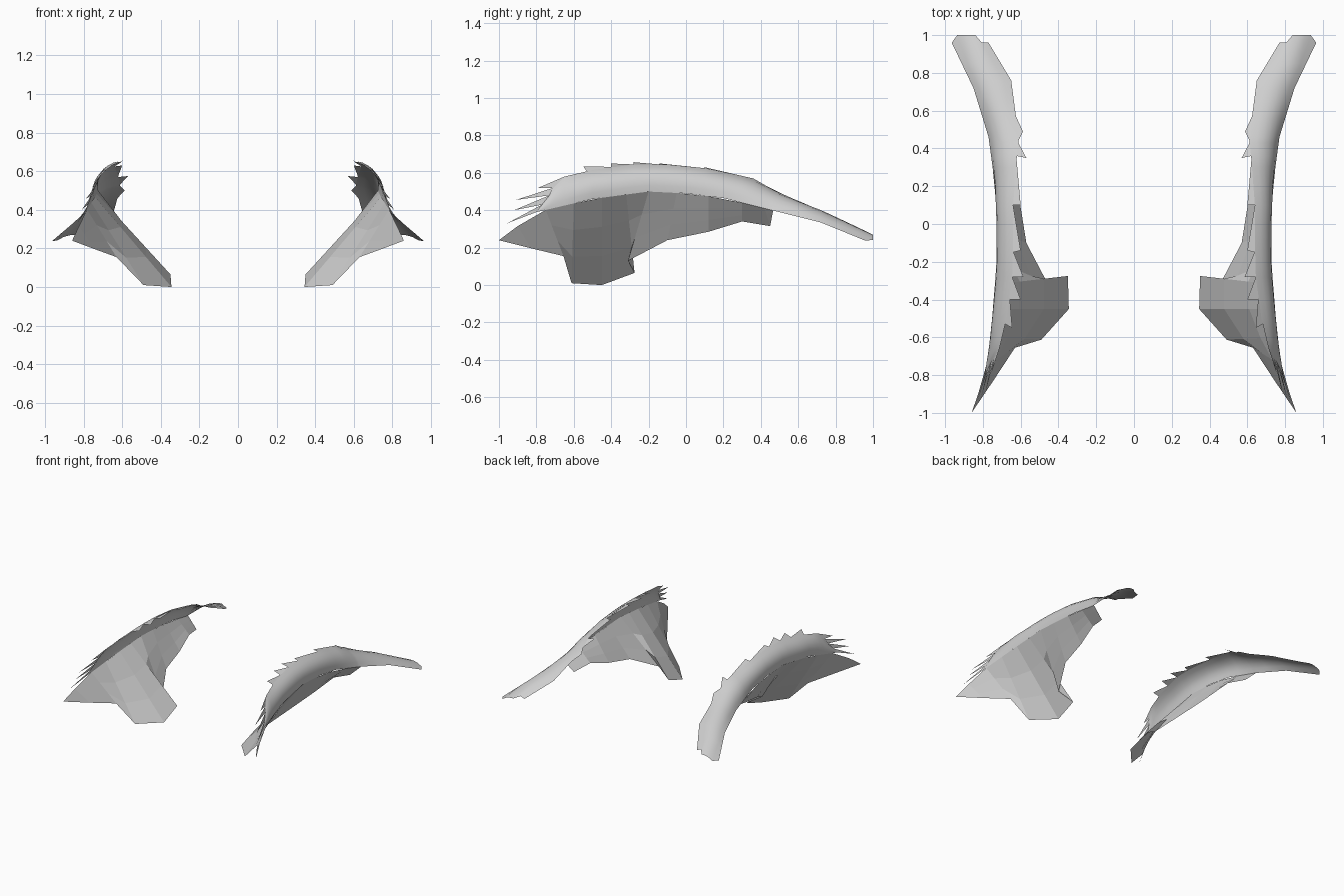
import bpy
from mathutils import Vector

cube = bpy.data.objects.get("Cube")
if cube:
    bpy.data.objects.remove(cube, do_unlink=True)

grey = bpy.data.materials.new("light_grey")
grey.use_nodes = True
COLOUR = (0.62, 0.62, 0.62, 1)
grey.diffuse_color = COLOUR
grey.node_tree.nodes["Principled BSDF"].inputs["Base Color"].default_value = COLOUR

# Outer crease where band and flap meet, as (y, x, z)
CREASE = [(-1, .86, .24), (-.8, .79, .39), (-.5, .745, .46), (-.2, .725, .5),
          (0, .725, .49), (.2, .735, .465), (.46, .77, .4), (.72, .85, .335), (.96, .965, .237)]
# Inner edge of the band, as (y, x, z)
EDGE = [(-.8, .79, .39), (-.77, .775, .43), (-.73, .755, .48), (-.71, .74, .52), (-.65, .71, .58),
        (-.5, .675, .615), (-.28, .645, .645), (-.1, .64, .645), (.1, .64, .625), (.36, .62, .57),
        (.43, .612, .53), (.57, .625, .46), (.76, .65, .37), (.96, .77, .27)]


def along(keys, y):
    """Point on a curve at depth y."""
    for (y0, x0, z0), (y1, x1, z1) in zip(keys, keys[1:]):
        if y <= y1:
            t = (y - y0) / (y1 - y0)
            return Vector((x0 + (x1 - x0) * t, y, z0 + (z1 - z0) * t))
    return Vector((keys[-1][1], keys[-1][0], keys[-1][2]))


def make(name, verts, faces, smooth=False):
    mesh = bpy.data.meshes.new(name)
    mesh.from_pydata(verts, [], faces)
    mesh.materials.append(grey)
    for p in mesh.polygons:
        p.use_smooth = smooth
    ob = bpy.data.objects.new(name, mesh)
    bpy.context.collection.objects.link(ob)
    ob.modifiers.new("mirror", "MIRROR")
    return ob


def loft(name, rows, smooth=False):
    n = len(rows[0])
    faces = [(i * n + j, (i + 1) * n + j, (i + 1) * n + j + 1, i * n + j + 1)
             for i in range(len(rows) - 1) for j in range(n - 1)]
    return make(name, [v for r in rows for v in r], faces, smooth)


# Curved upper band, arched between crease and inner edge
COLS = 6
stations = sorted({k[0] for k in EDGE} | {k[0] for k in CREASE[1:]} | {-.6, -.4, .3, .65, .85})
rows = []
for y in stations:
    c, e = along(CREASE, y), along(EDGE, y)
    d = e - c
    out = Vector((d.z, 0, -d.x))
    if out.length > 0:
        out.normalize()
    p = (c + e) / 2 + out * .07 * min(1, (y + .8) / .3)
    row = []
    for j in range(COLS + 1):
        t = j / COLS
        v = c * (1 - t) ** 2 + p * 2 * t * (1 - t) + e * t * t
        if y == stations[-1] and 0 < j < COLS - 1:
            v.y += .04
            v.z -= .02
        row.append(v)
    rows.append(row)
loft("upper_band", rows, True)

# Feather tips along the inner edge: root start, root end, tip
TIPS = [(-.8, -.77, (.835, -.957, .33)), (-.77, -.73, (.81, -.92, .4)),
        (-.73, -.71, (.79, -.91, .455)), (-.71, -.65, (.755, -.79, .52)),
        (-.53, -.38, (.645, -.55, .635)), (-.4, -.28, (.6, -.4, .65)),
        (-.28, -.14, (.585, -.28, .657)), (-.15, .1, (.6, -.14, .65)),
        (.1, .34, (.6, .1, .63)), (.36, .43, (.57, .35, .575)), (.44, .57, (.588, .49, .5))]
verts, faces = [], []
for a, b, tip in TIPS:
    k = len(verts)
    verts += [along(EDGE, a), along(EDGE, b), Vector(tip)]
    faces.append((k, k + 1, k + 2))
make("feather_tips", verts, faces)

# Faceted lower flap: crease depth paired with a lower edge point
FLAP = [(-1, (.86, -1, .24)), (-.9, (.745, -.83, .197)), (-.75, (.63, -.655, .155)),
        (-.6, (.49, -.612, .01)), (-.45, (.345, -.45, 0)), (-.32, (.35, -.275, .065)),
        (-.2, (.46, -.31, .13)), (-.05, (.57, -.1, .24)), (.12, (.605, .12, .285)),
        (.3, (.645, .3, .34)), (.42, (.685, .45, .315)), (.46, (.77, .465, .395))]
loft("lower_flap", [[Vector(b).lerp(along(CREASE, y), t / 3) for t in range(4)] for y, b in FLAP])
